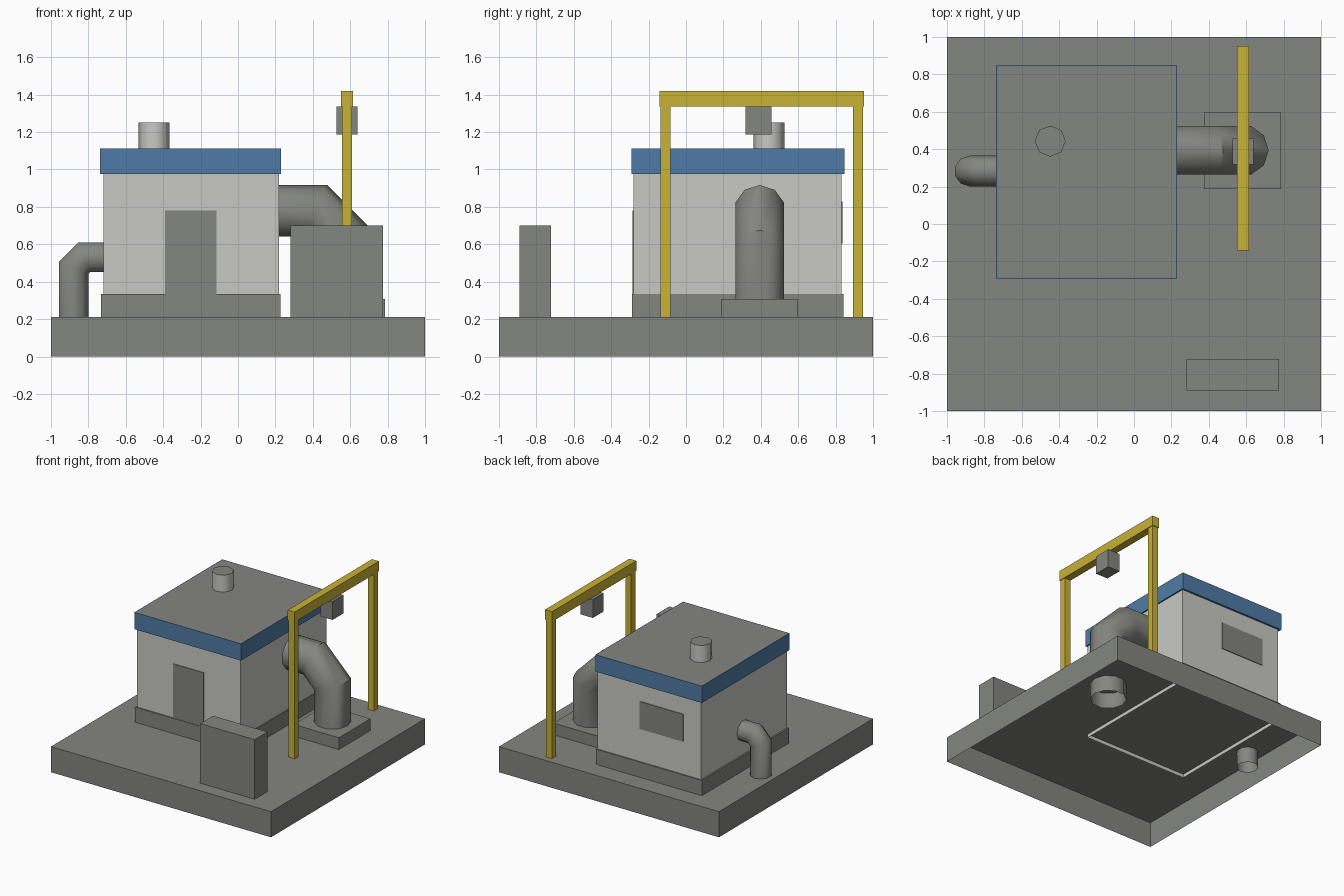
import bpy, bmesh, math
from mathutils import Vector

if "Cube" in bpy.data.objects:
    bpy.data.objects.remove(bpy.data.objects["Cube"])


def material(name, rgb):
    m = bpy.data.materials.new(name)
    m.diffuse_color = (*rgb, 1)
    m.use_nodes = True
    m.node_tree.nodes["Principled BSDF"].inputs["Base Color"].default_value = m.diffuse_color
    return m


CONCRETE = material("concrete_grey", (0.231, 0.238, 0.216))
PLASTER = material("pale_plaster", (0.584, 0.591, 0.558))
BLUE = material("trim_blue", (0.078, 0.198, 0.381))
YELLOW = material("safety_yellow", (0.584, 0.445, 0.036))


def finish(name, bm, *mats):
    bmesh.ops.recalc_face_normals(bm, faces=bm.faces[:])
    mesh = bpy.data.meshes.new(name)
    bm.to_mesh(mesh)
    bm.free()
    for m in mats:
        mesh.materials.append(m)
    ob = bpy.data.objects.new(name, mesh)
    bpy.context.collection.objects.link(ob)
    return ob


def smooth(ob, degrees):
    bpy.ops.object.select_all(action='DESELECT')
    ob.select_set(True)
    bpy.context.view_layer.objects.active = ob
    bpy.ops.object.shade_smooth_by_angle(angle=math.radians(degrees))


def box_bm(xs, ys, zs):
    bm = bmesh.new()
    bmesh.ops.create_cube(bm, size=1)
    for v in bm.verts:
        for i, (lo, hi) in enumerate((xs, ys, zs)):
            v.co[i] = hi if v.co[i] > 0 else lo
    bm.normal_update()
    return bm


def box(name, xs, ys, zs, mat, open_bottom=False):
    bm = box_bm(xs, ys, zs)
    if open_bottom:
        under = [f for f in bm.faces if f.normal.z < -0.5]
        bmesh.ops.delete(bm, geom=under, context='FACES_ONLY')
    return finish(name, bm, mat)


def pipe(name, path, y, radius, turn, mat, sides=10):
    """Open mitred pipe along an x-z path at depth y."""
    pts = [Vector((x, y, z)) for x, z in path]
    side = Vector((0, 1, 0))
    bm = bmesh.new()
    rings = []
    for i, p in enumerate(pts):
        a = (p - pts[i - 1]).normalized() if i else (pts[1] - p).normalized()
        b = (pts[i + 1] - p).normalized() if i < len(pts) - 1 else a
        mid = (a + b).normalized()
        across = side.cross(mid) / mid.dot(a)
        ring = []
        for k in range(sides):
            t = turn + math.tau * k / sides
            ring.append(bm.verts.new(
                p + radius * (math.cos(t) * across + math.sin(t) * side)))
        rings.append(ring)
    for r, s in zip(rings, rings[1:]):
        for k in range(sides):
            n = (k + 1) % sides
            bm.faces.new((r[k], r[n], s[n], s[k]))
    smooth(finish(name, bm, mat), 40)


# Ground slab, hollow underneath
box("ground_slab", (-1, 1), (-1, 1), (0, 0.21), CONCRETE, True)

# Building: plinth, walls, door and rear window
box("plinth", (-0.733, 0.228), (-0.29, 0.842), (0.21, 0.335), CONCRETE, True)
box("walls", (-0.72, 0.22), (-0.28, 0.832), (0.18, 0.98), PLASTER, True)
box("door", (-0.39, -0.115), (-0.286, -0.279), (0.21, 0.78), CONCRETE)
box("rear_window", (-0.56, -0.165), (0.831, 0.838), (0.605, 0.83), CONCRETE)

# Roof: blue fascia with an inset grey deck
bm = box_bm((-0.737, 0.231), (-0.292, 0.848), (0.975, 1.113))
deck = [f for f in bm.faces if f.normal.z > 0.5]
bmesh.ops.inset_region(bm, faces=deck, thickness=0.01)
deck[0].material_index = 1
finish("roof", bm, BLUE, CONCRETE)

# Roof vent with a grey cap
bm = bmesh.new()
bmesh.ops.create_cone(bm, cap_ends=True, segments=8, radius1=0.083,
                      radius2=0.083, depth=0.15)
bmesh.ops.translate(bm, verts=bm.verts[:], vec=(-0.448, 0.443, 1.177))
bm.normal_update()
for f in bm.faces:
    f.material_index = 1 if f.normal.z > 0.5 else 0
smooth(finish("roof_vent", bm, PLASTER, CONCRETE), 50)

# Pipes dropping from the walls through the slab
pipe("large_pipe", [(0.16, 0.78), (0.42, 0.78), (0.583, 0.617), (0.583, 0.08)],
     0.394, 0.137, 0, CONCRETE)
pipe("small_pipe", [(-0.66, 0.53), (-0.822, 0.53), (-0.878, 0.474), (-0.878, 0.08)],
     0.283, 0.0825, math.pi / 2, CONCRETE)
box("pipe_pad", (0.375, 0.786), (0.187, 0.597), (0.21, 0.307), CONCRETE, True)

# Control cabinet
box("control_cabinet", (0.28, 0.775), (-0.89, -0.723), (0.21, 0.70), CONCRETE)

# Lifting frame with hoist
for label, y in (("front", -0.11), ("rear", 0.919)):
    box(label + "_post", (0.556, 0.61), (y - 0.027, y + 0.027),
        (0.21, 1.34), YELLOW)
box("lifting_beam", (0.552, 0.615), (-0.143, 0.951), (1.337, 1.42), YELLOW)
box("hoist", (0.527, 0.638), (0.317, 0.457), (1.186, 1.337), CONCRETE)
